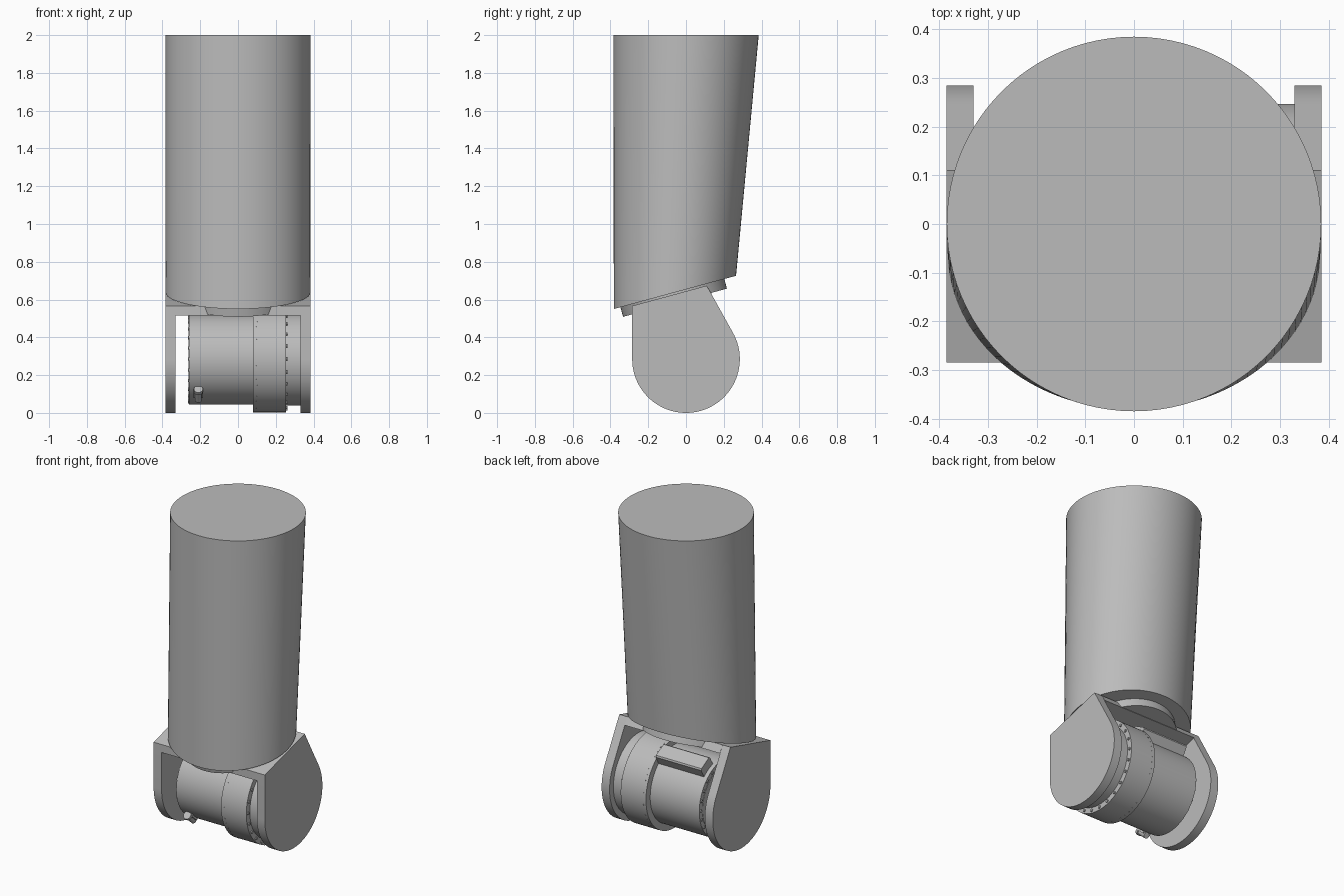
import bpy, bmesh, math
from mathutils import Matrix, Vector

if "Cube" in bpy.data.objects:
    bpy.data.objects.remove(bpy.data.objects["Cube"])

GREY = (0.5, 0.5, 0.5, 1)
grey = bpy.data.materials.new("machine grey")
grey.use_nodes = True
grey.diffuse_color = GREY
grey.node_tree.nodes["Principled BSDF"].inputs["Base Color"].default_value = GREY

AXIS = Vector((0, 0, 0.285))          # motor axis, along x
SLOPE = 0.175 / 0.645                 # tilt of the mounting plane
TILT = math.atan(SLOPE)


def plane_z(y, drop=0.0):
    """Height of the tilted mounting plane at y."""
    return 0.55 + SLOPE * (y + 0.383) - drop


def finish(name, bm):
    bmesh.ops.recalc_face_normals(bm, faces=bm.faces)
    mesh = bpy.data.meshes.new(name)
    bm.to_mesh(mesh)
    bm.free()
    obj = bpy.data.objects.new(name, mesh)
    bpy.context.collection.objects.link(obj)
    mesh.materials.append(grey)
    bpy.ops.object.select_all(action='DESELECT')
    obj.select_set(True)
    bpy.context.view_layer.objects.active = obj
    bpy.ops.object.shade_smooth_by_angle(angle=math.radians(30))
    return obj


def loft(bm, ring_a, ring_b):
    """Closed solid between two matching outlines."""
    a = [bm.verts.new(p) for p in ring_a]
    b = [bm.verts.new(p) for p in ring_b]
    bm.faces.new(a)
    bm.faces.new(b)
    for i in range(len(a)):
        j = (i + 1) % len(a)
        bm.faces.new((a[i], a[j], b[j], b[i]))


def prism_x(name, outline, x0, x1):
    bm = bmesh.new()
    loft(bm, [(x0, y, z) for y, z in outline], [(x1, y, z) for y, z in outline])
    return finish(name, bm)


def add_cylinder(bm, centre, direction, radius, depth, segments):
    rot = Vector((0, 0, 1)).rotation_difference(Vector(direction)).to_matrix().to_4x4()
    bmesh.ops.create_cone(bm, cap_ends=True, segments=segments, radius1=radius,
                          radius2=radius, depth=depth,
                          matrix=Matrix.Translation(centre) @ rot)


def cylinder_x(name, x0, x1, radius):
    bm = bmesh.new()
    add_cylinder(bm, AXIS + Vector(((x0 + x1) / 2, 0, 0)), (1, 0, 0), radius, x1 - x0, 96)
    return finish(name, bm)


def radial(angle):
    return Vector((0, math.cos(angle), math.sin(angle)))


# Main tube: round top, slanted narrower foot
turn = [2 * math.pi * i / 96 for i in range(96)]
foot = [(0.383 * math.cos(t), -0.0585 + 0.3235 * math.sin(t)) for t in turn]
bm = bmesh.new()
loft(bm, [(x, y, plane_z(y)) for x, y in foot],
     [(0.385 * math.cos(t), 0.385 * math.sin(t), 2.0) for t in turn])
finish("main_tube", bm)

# Tilted round flange under the tube
bm = bmesh.new()
normal = Vector((0, -math.sin(TILT), math.cos(TILT)))
add_cylinder(bm, Vector((0, -0.072, plane_z(-0.072))) - normal * 0.026, normal, 0.285, 0.054, 96)
finish("mounting_flange", bm)

# Bracket cheeks: rounded below, slanted on top, one on each side
arc = [math.radians(30 - 210 * i / 48) for i in range(49)]
cheek = [(0.285 * math.cos(a), 0.285 + 0.285 * math.sin(a)) for a in arc]
cheek += [(-0.285, plane_z(-0.285, 0.010)), (0.11, plane_z(0.11, 0.010))]
for name, x0, x1 in (("left_cheek", 0.33, 0.385), ("right_cheek", -0.385, -0.33)):
    prism_x(name, cheek, x0, x1)

# Bracket bridge joining the cheeks
prism_x("bracket_bridge", [(-0.285, plane_z(-0.285, 0.060)), (-0.285, plane_z(-0.285, 0.010)),
                           (0.11, plane_z(0.11, 0.010)), (0.137, plane_z(0.137, 0.060))],
        -0.33, 0.33)

# Motor in three stepped drums
cylinder_x("motor_body", -0.26, 0.08, 0.24)
cylinder_x("gear_housing", 0.08, 0.255, 0.282)
cylinder_x("output_ring", 0.255, 0.331, 0.247)
cylinder_x("motor_end_lip", -0.262, -0.255, 0.21)

# Bolt circles on the housing step and on the motor end
for name, x, r, side in (("housing_bolts", 0.255, 0.265, 1), ("motor_end_bolts", -0.26, 0.226, -1)):
    bm = bmesh.new()
    for i in range(24):
        add_cylinder(bm, AXIS + Vector((x + side * 0.002, 0, 0)) + r * radial(i * math.tau / 24),
                     (1, 0, 0), 0.009, 0.008, 10)
    finish(name, bm)

# Row of tiny screws around the housing
bm = bmesh.new()
for i in range(48):
    d = radial(i * math.tau / 48)
    add_cylinder(bm, AXIS + Vector((0.1, 0, 0)) + 0.281 * d, d, 0.004, 0.004, 8)
finish("housing_screws", bm)


def radial_box(name, x0, x1, angle, r0, r1, width, bevel):
    """Box standing on the drum at the given angle around the axis."""
    bm = bmesh.new()
    d = radial(angle)
    side = d.cross(Vector((1, 0, 0)))
    rings = [[AXIS + Vector((x, 0, 0)) + d * r + side * s * width / 2
              for r, s in ((r0, -1), (r1 - bevel, -1), (r1, -1 + 2 * bevel / width),
                           (r1, 1 - 2 * bevel / width), (r1 - bevel, 1), (r0, 1))]
             for x in (x0, x1)]
    loft(bm, *rings)
    return finish(name, bm)


# Cable cover on the upper back of the motor
radial_box("cable_cover", -0.235, 0.08, math.radians(61), 0.2, 0.300, 0.10, 0.008)

# Small plug low on the front of the motor
plug = math.radians(180 + 48)
radial_box("plug_base", -0.235, -0.185, plug, 0.22, 0.252, 0.07, 0.006)
bm = bmesh.new()
d = radial(plug)
along = d.cross(Vector((1, 0, 0)))
for offset, radius, depth in ((0.0, 0.018, 0.085), (0.035, 0.024, 0.02)):
    add_cylinder(bm, AXIS + Vector((-0.21, 0, 0)) + d * 0.255 + along * offset,
                 along, radius, depth, 20)
finish("plug", bm)
